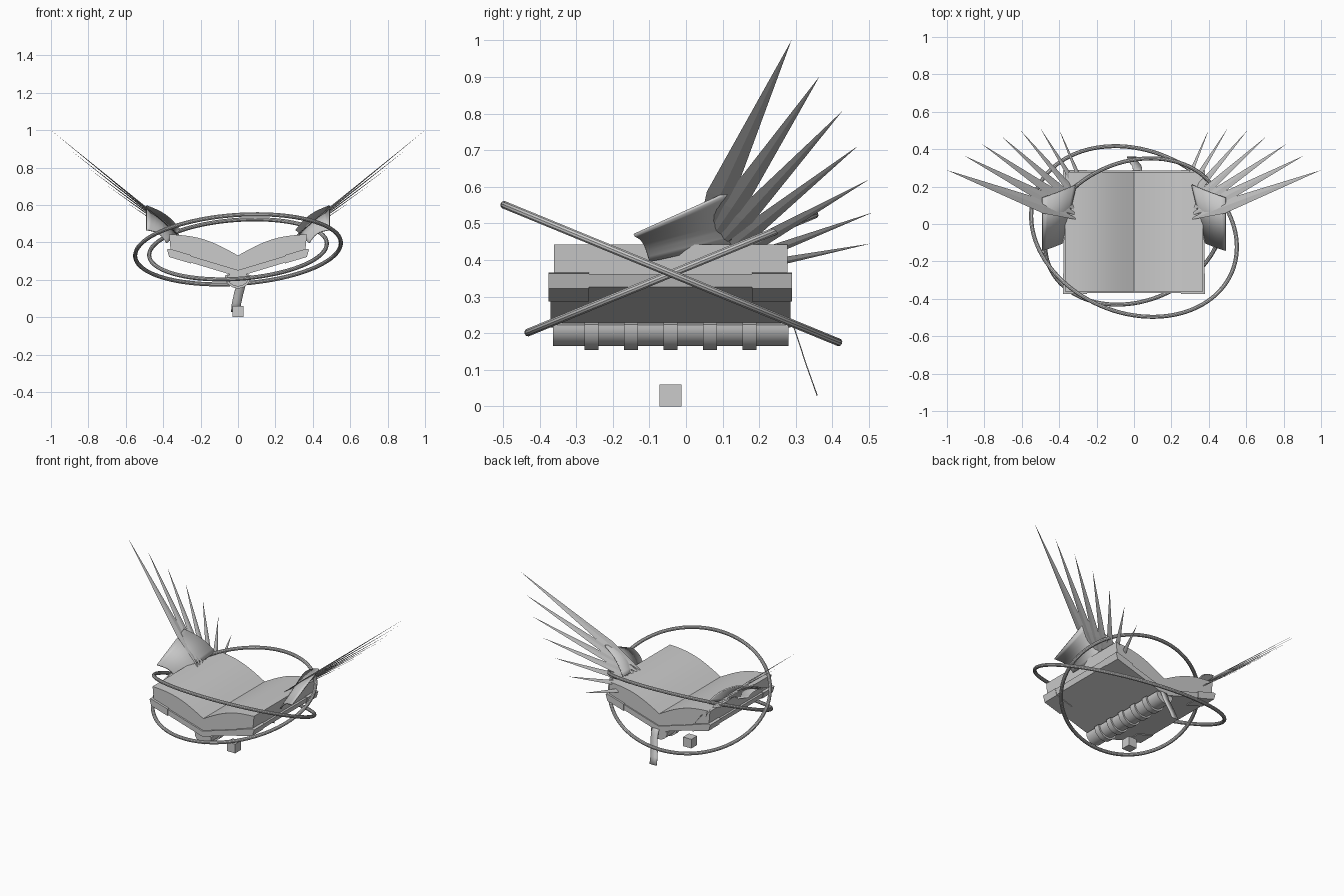
import bpy, math
from mathutils import Vector

if "Cube" in bpy.data.objects:
    bpy.data.objects.remove(bpy.data.objects["Cube"])

grey = bpy.data.materials.new("light_grey")
grey.diffuse_color = (0.6, 0.6, 0.6, 1)
grey.use_nodes = True
grey.node_tree.nodes["Principled BSDF"].inputs["Base Color"].default_value = grey.diffuse_color


def make(name, verts, faces, smooth=False):
    me = bpy.data.meshes.new(name)
    me.from_pydata([tuple(v) for v in verts], [], faces)
    me.materials.append(grey)
    ob = bpy.data.objects.new(name, me)
    bpy.context.collection.objects.link(ob)
    bpy.ops.object.select_all(action='DESELECT')
    ob.select_set(True)
    bpy.context.view_layer.objects.active = ob
    bpy.ops.object.mode_set(mode='EDIT')
    bpy.ops.mesh.select_all(action='SELECT')
    bpy.ops.mesh.normals_make_consistent(inside=False)
    bpy.ops.object.mode_set(mode='OBJECT')
    if smooth:
        bpy.ops.object.shade_smooth_by_angle(angle=math.radians(35))
    return ob


def prism(name, profile, y0, y1, smooth=False):
    """Extrude an x-z outline along y."""
    n = len(profile)
    verts = [(x, y, z) for y in (y0, y1) for x, z in profile]
    faces = [tuple(range(n)), tuple(range(n, 2 * n))]
    faces += [(i, (i + 1) % n, n + (i + 1) % n, n + i) for i in range(n)]
    return make(name, verts, faces, smooth)


def arc(rx, rz, zc, n=16):
    return [(rx * math.cos(math.pi + math.pi * i / n),
             zc + rz * math.sin(math.pi + math.pi * i / n)) for i in range(n + 1)]


for s, side in ((1, "right"), (-1, "left")):
    # cover board and its corner guards
    prism(side + "_cover", [(0, 0.216), (s * 0.367, 0.327), (s * 0.377, 0.362),
                            (s * 0.36, 0.36), (0, 0.252)], -0.37, 0.285)
    for end, y0, y1 in (("front", -0.375, -0.265), ("back", 0.18, 0.29)):
        prism(side + "_" + end + "_guard",
              [(s * 0.25, 0.287), (s * 0.368, 0.322), (s * 0.38, 0.363),
               (s * 0.365, 0.366), (s * 0.25, 0.332)], y0, y1)
    # page block with a bowed top
    top = []
    for i in range(13):
        t = i / 12
        top.append((s * 0.368 * t, 0.33 + 0.113 * t + 0.03 * math.sin(math.pi * t)))
    prism(side + "_pages", [(0, 0.24)] + top + [(s * 0.36, 0.355)], -0.36, 0.277, True)

# spine with raised bands
prism("spine", arc(0.06, 0.058, 0.223) + [(0, 0.24)], -0.363, 0.28, True)
for k in range(5):
    y = -0.258 + 0.108 * k
    prism("spine_band", arc(0.07, 0.07, 0.224) + [(0, 0.242)], y - 0.019, y + 0.019, True)

# ribbon bookmark hanging from the back
path = [(0.016, 0.27, 0.25), (0.019, 0.295, 0.22), (0.015, 0.312, 0.17),
        (0.002, 0.328, 0.12), (-0.008, 0.344, 0.075), (-0.012, 0.36, 0.03)]
rv, rf = [], []
for x, y, z in path:
    rv += [(x - 0.025, y, z), (x + 0.025, y, z)]
for i in range(len(path) - 1):
    rf.append((2 * i, 2 * i + 1, 2 * i + 3, 2 * i + 2))
ribbon = make("ribbon", rv, rf, True)
ribbon.modifiers.new("thickness", 'SOLIDIFY').thickness = 0.003

# small floating cube
prism("cube", [(-0.03, 0), (0.03, 0), (0.03, 0.06), (-0.03, 0.06)], -0.072, -0.012)


def ring(name, a, k, b, vy, vz, r=0.011, n=96, m=10):
    """Oval tube around the book: tilted about x and skewed in its plane."""
    c = Vector((0, -0.04, 0.363))
    u, v = Vector((1, 0, 0)), Vector((0, vy, vz)).normalized()
    w = u.cross(v)
    verts, faces = [], []
    for i in range(n):
        t = 2 * math.pi * i / n
        p = c + u * a * math.cos(t) + v * (k * math.cos(t) + b * math.sin(t))
        tan = (u * -a * math.sin(t) + v * (b * math.cos(t) - k * math.sin(t))).normalized()
        out = tan.cross(w)
        for j in range(m):
            q = 2 * math.pi * j / m
            verts.append(p + out * r * math.cos(q) + w * r * math.sin(q))
            faces.append((i * m + j, i * m + (j + 1) % m,
                          (i + 1) % n * m + (j + 1) % m, (i + 1) % n * m + j))
    make(name, verts, faces, True)


ring("outer_ring", 0.55, 0.09, 0.485, -0.925, 0.38)
ring("inner_ring", 0.475, 0.08, 0.415, 0.925, 0.38)

# wings: seven flat tapering feathers and a bowed shoulder plate each side
tips = [(1.0, 0.288, 1.0), (0.907, 0.365, 0.902), (0.813, 0.427, 0.807),
        (0.71, 0.47, 0.712), (0.606, 0.5, 0.62), (0.5, 0.51, 0.53), (0.4, 0.505, 0.445)]
normal = Vector((-0.65, 0.12, 0.74)).normalized()
base_a, base_b = Vector((0.29, 0.02, 0.42)), Vector((0.24, 0.12, 0.37))
for s, side in ((1, "right"), (-1, "left")):
    def flip(v):
        return Vector((v.x * s, v.y, v.z))

    for i, tip in enumerate(tips):
        tip = Vector(tip)
        base = base_a.lerp(base_b, i / 6)
        d = tip - base
        w = normal.cross(d).normalized() * (0.039 * d.length)
        mid, h = base + d * 0.27, normal * 0.004
        vs = [base, mid + w, tip, mid - w, mid + h, mid - h]
        make(side + "_feather", [flip(v) for v in vs],
             [(0, 1, 4), (1, 2, 4), (2, 3, 4), (3, 0, 4),
              (1, 0, 5), (2, 1, 5), (3, 2, 5), (0, 3, 5)])

    fo, bo = Vector((0.49, -0.142, 0.468)), Vector((0.49, 0.14, 0.595))
    bi, fi = Vector((0.31, 0.21, 0.465)), Vector((0.38, -0.1, 0.397))
    n = 8
    vs, fs = [], []
    for i in range(n + 1):
        t = i / n
        bow = normal * 0.02 * math.sin(math.pi * t)
        vs += [flip(fo.lerp(fi, t) + bow), flip(bo.lerp(bi, t) + bow)]
    for i in range(n):
        fs.append((2 * i, 2 * i + 1, 2 * i + 3, 2 * i + 2))
    plate = make(side + "_shoulder", vs, fs, True)
    mod = plate.modifiers.new("thickness", 'SOLIDIFY')
    mod.thickness, mod.offset = 0.008, 0
